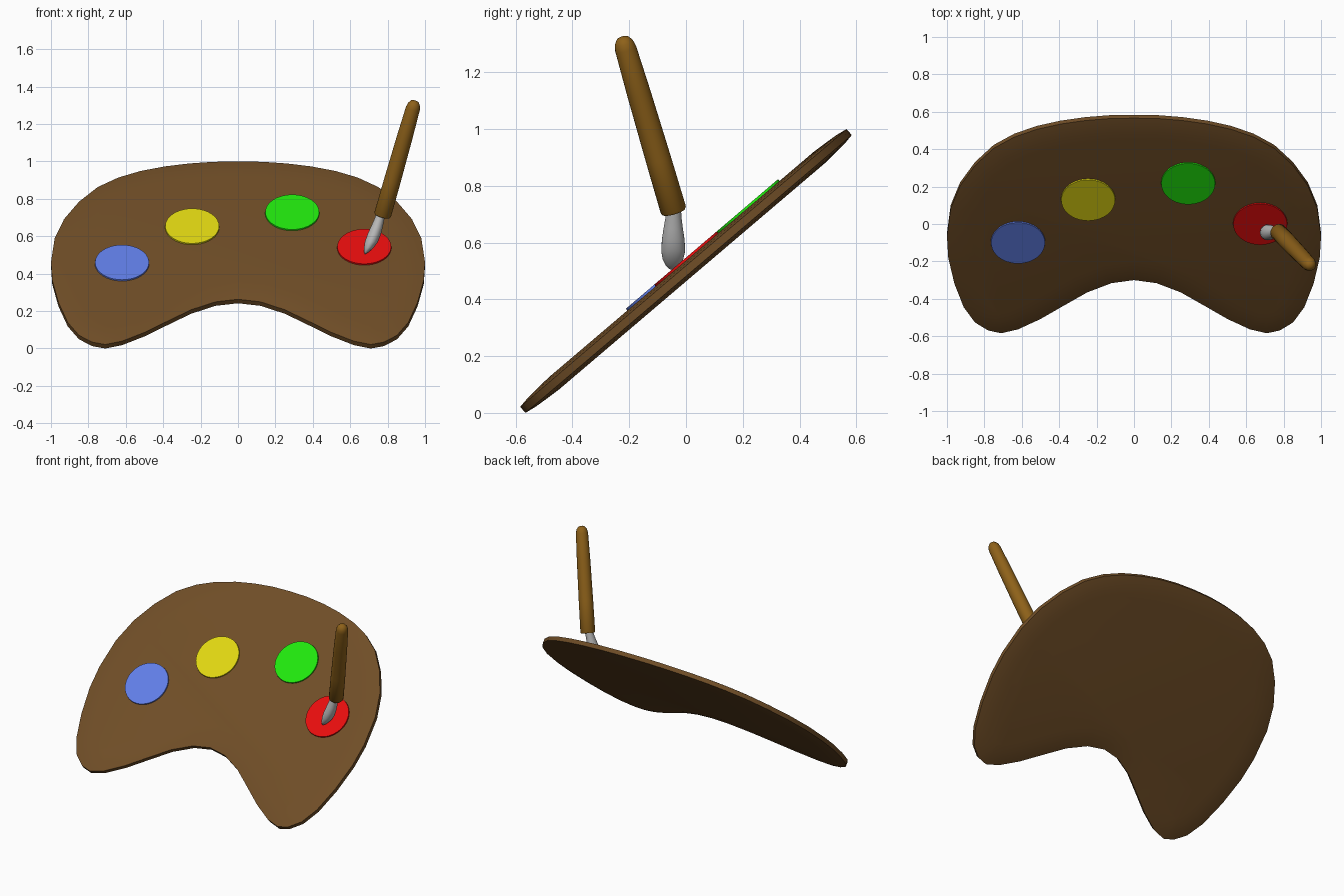
import bpy, bmesh, math
from mathutils import Matrix, Vector

if "Cube" in bpy.data.objects:
    bpy.data.objects.remove(bpy.data.objects["Cube"])

TILT = math.radians(40.4)
BOARD = Matrix.Translation((0, 0, 0.5)) @ Matrix.Rotation(TILT, 4, 'X')


def material(name, rgb):
    mat = bpy.data.materials.new(name)
    mat.diffuse_color = (*rgb, 1)
    mat.use_nodes = True
    mat.node_tree.nodes["Principled BSDF"].inputs["Base Color"].default_value = mat.diffuse_color
    return mat


def finish(name, bm, mat=None, matrix=None):
    bmesh.ops.recalc_face_normals(bm, faces=bm.faces[:])
    if matrix:
        bm.transform(matrix)
    mesh = bpy.data.meshes.new(name)
    bm.to_mesh(mesh)
    bm.free()
    obj = bpy.data.objects.new(name, mesh)
    bpy.context.collection.objects.link(obj)
    if mat:
        mesh.materials.append(mat)
    bpy.ops.object.select_all(action='DESELECT')
    obj.select_set(True)
    bpy.context.view_layer.objects.active = obj
    bpy.ops.object.shade_smooth_by_angle(angle=math.radians(40))
    return obj


def loft(rings, sides=24):
    """Capped tube through horizontal ellipses given as (centre, rx, ry)."""
    bm = bmesh.new()
    loops = []
    for c, rx, ry in rings:
        loops.append([bm.verts.new((c[0] + rx * math.cos(t), c[1] + ry * math.sin(t), c[2]))
                      for t in (2 * math.pi * i / sides for i in range(sides))])
    for a, b in zip(loops, loops[1:]):
        for i in range(sides):
            j = (i + 1) % sides
            bm.faces.new((a[i], a[j], b[j], b[i]))
    bm.faces.new(loops[0][::-1])
    bm.faces.new(loops[-1])
    return bm


# Palette board: mirrored kidney outline, as seen from the front (x, z)
half = [(0, 1.0), (.13, .998), (.26, .989), (.39, .973), (.52, .948), (.64, .912),
        (.75, .86), (.85, .78), (.93, .685), (.98, .58), (1.0, .45), (.993, .35),
        (.96, .23), (.91, .12), (.85, .05), (.78, .013), (.71, 0), (.62, .018),
        (.5, .066), (.38, .126), (.25, .19), (.12, .233), (0, .247)]
outline = half + [(-x, z) for x, z in half[-2:0:-1]]
bm = bmesh.new()
RIM = 0.014
front = [bm.verts.new((x, (z - .5) * 1.51, RIM)) for x, z in outline]
back = [bm.verts.new((x, (z - .5) * 1.51, -RIM)) for x, z in outline]
n = len(outline)
for i in range(n):
    j = (i + 1) % n
    bm.faces.new((front[i], front[j], back[j], back[i]))
caps = [bm.faces.new(front[::-1]), bm.faces.new(back)]
bmesh.ops.recalc_face_normals(bm, faces=bm.faces[:])
# Gently swollen faces on both sides
for cap in caps:
    for width, rise in ((.04, .007), (.05, .004), (.05, .003)):
        bmesh.ops.inset_region(bm, faces=[cap], thickness=width, depth=rise,
                               use_even_offset=True)
finish("palette_board", bm, material("board_wood", (.16, .075, .02)), BOARD)

# Paint spots
spots = [("blue", -.62, -.103, (.12, .21, .8)), ("yellow", -.245, .197, (.75, .68, .006)),
         ("green", .29, .312, (.015, .8, .004)), ("red", .675, .028, (.8, .004, .004))]
for name, x, v, rgb in spots:
    bm = bmesh.new()
    bmesh.ops.create_cone(bm, cap_ends=True, segments=40, radius1=.146, radius2=.144,
                          depth=.014, matrix=Matrix.Translation((x, v, .029)))
    finish(name + "_paint", bm, material(name + "_paint", rgb), BOARD)

# Brush handle: turned profile (radius, distance) set along the leaning axis
base, tip = Vector((.772, -.043, .71)), Vector((.947, -.225, 1.325))
axis = tip - base
L = axis.length
profile = [(.042, 0), (.046, .006), (.045, .2), (.042, .45), (.038, L - .045),
           (.033, L - .022), (.021, L - .005), (.006, L)]
bm = loft([((0, 0, d), r, r) for r, d in profile])
lean = Matrix.Translation(base) @ axis.to_track_quat('Z', 'Y').to_matrix().to_4x4()
finish("brush_handle", bm, material("handle_wood", (.27, .12, .01)), lean)

# Brush bristles: bent, swelling tuft
bm = loft([((.768, -.043, .73), .025, .025), ((.755, -.044, .69), .027, .028),
           ((.742, -.045, .65), .032, .034), ((.728, -.045, .61), .036, .040),
           ((.713, -.045, .57), .035, .042), ((.700, -.046, .54), .026, .036),
           ((.688, -.047, .518), .014, .024), ((.680, -.048, .506), .004, .009)])
finish("brush_bristles", bm, material("bristle_grey", (.5, .5, .5)))
